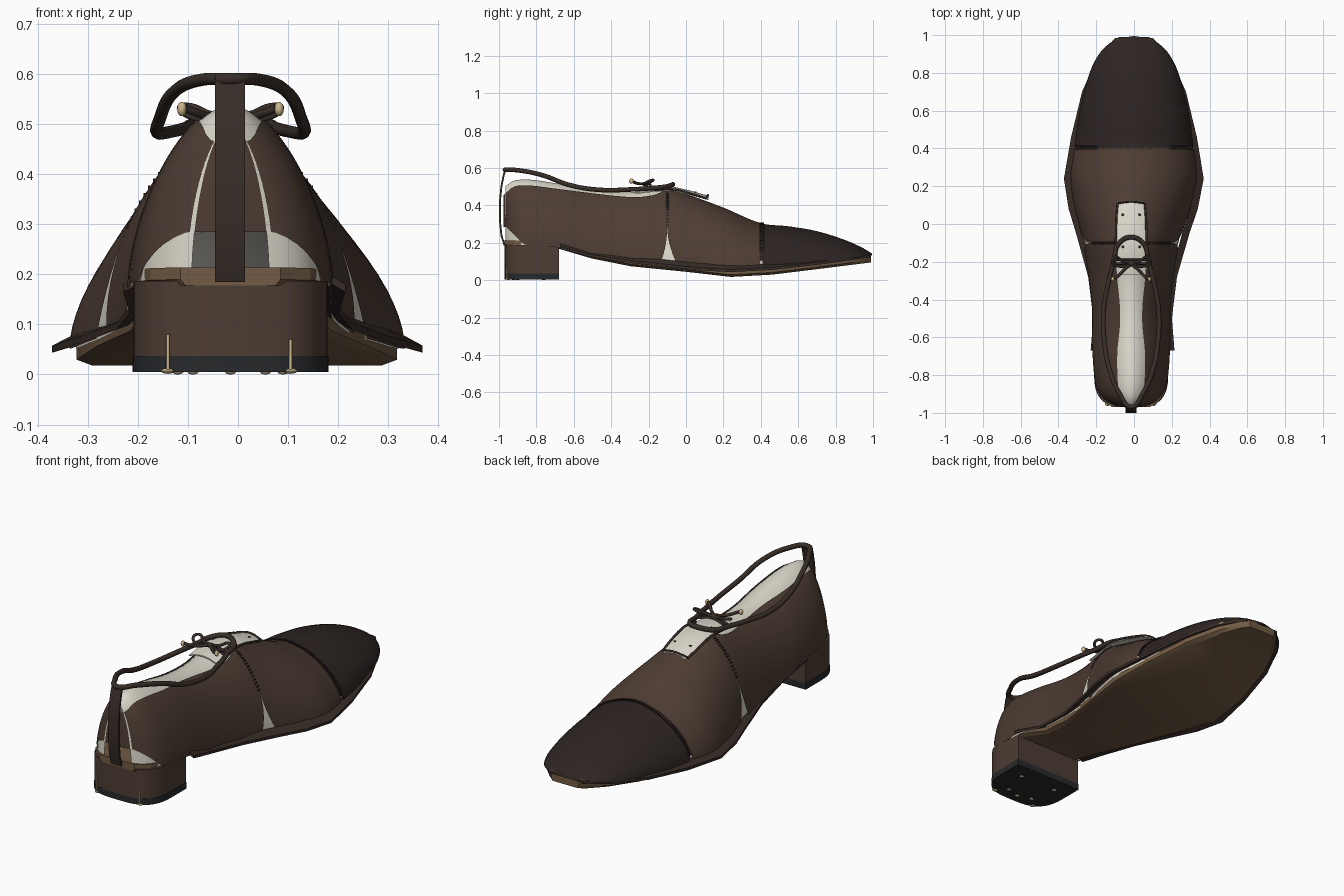
import bpy, bmesh
from math import sin, cos, pi, asin
from mathutils import Vector

if "Cube" in bpy.data.objects:
    bpy.data.objects.remove(bpy.data.objects["Cube"])


def mat(name, r, g, b):
    m = bpy.data.materials.new(name)
    m.diffuse_color = (r, g, b, 1)
    m.use_nodes = True
    m.node_tree.nodes["Principled BSDF"].inputs["Base Color"].default_value = m.diffuse_color
    return m


BROWN = mat("brown_leather", .075, .047, .033)
DARK = mat("dark_leather", .026, .018, .016)
TRIM = mat("trim", .04, .027, .021)
CREAM = mat("lining", .72, .69, .6)
TAN = mat("sole_tan", .17, .105, .058)
BLACK = mat("rubber", .02, .022, .025)
BRASS = mat("brass", .6, .47, .26)

# Profiles along the shoe: pairs of (y, value)
WIDTH = [(-.975, 0), (-.965, .08), (-.93, .145), (-.86, .185), (-.68, .205), (-.4, .21), (-.1, .255),
         (.1, .31), (.25, .335), (.4, .318), (.6, .288), (.8, .235), (.9, .185), (.96, .125), (.985, .07), (.995, 0)]
APEX = [(-.975, .5), (-.93, .535), (-.85, .545), (-.7, .525), (-.5, .487), (-.3, .477), (-.1, .495),
        (0, .462), (.2, .388), (.4, .305), (.55, .288), (.7, .262), (.85, .215), (.95, .17), (.995, .142)]
BASE = [(-.975, .195), (-.68, .175), (-.5, .13), (-.3, .1), (0, .068), (.2, .052), (.4, .058), (.7, .09), (.995, .132)]
EDGE = [(-.975, .455), (-.93, .497), (-.85, .507), (-.7, .49), (-.4, .453), (-.25, .445), (-.15, .462), (-.1, .489)]
SOLE_W = [(-.97, .1), (-.92, .16), (-.8, .195), (-.68, .195), (-.5, .17), (-.3, .2), (0, .27), (.24, .32),
          (.46, .3), (.7, .245), (.87, .175), (.96, .115), (.99, .08)]
SOLE_Z = [(-.97, .178), (-.68, .168), (-.5, .115), (-.3, .075), (0, .045), (.2, .02), (.3, .018), (.5, .034), (.99, .095)]


def at(tab, y):
    """Smooth lookup in a profile."""
    y = min(max(y, tab[0][0]), tab[-1][0])
    k = next(i for i in range(len(tab) - 1) if y <= tab[i + 1][0])
    sl = lambda i: ((tab[min(i + 1, len(tab) - 1)][1] - tab[max(i - 1, 0)][1]) /
                    (tab[min(i + 1, len(tab) - 1)][0] - tab[max(i - 1, 0)][0]))
    (a, u), (b, v) = tab[k], tab[k + 1]
    h = b - a
    t = (y - a) / h
    m0, m1 = (sl(k), sl(k + 1)) if k not in (0, len(tab) - 2) else ((v - u) / h,) * 2
    return ((2*t**3 - 3*t*t + 1) * u + (t**3 - 2*t*t + t) * h * m0 + (3*t*t - 2*t**3) * v + (t**3 - t*t) * h * m1)


def mid(y):
    return -.015 * min(max((.3 - y) / .4, 0), 1)


def make(name, bm, material, angle=40):
    bmesh.ops.remove_doubles(bm, verts=bm.verts, dist=.0003)
    bmesh.ops.recalc_face_normals(bm, faces=bm.faces)
    me = bpy.data.meshes.new(name)
    bm.to_mesh(me)
    bm.free()
    ob = bpy.data.objects.new(name, me)
    bpy.context.collection.objects.link(ob)
    me.materials.append(material)
    bpy.ops.object.select_all(action='DESELECT')
    ob.select_set(True)
    bpy.context.view_layer.objects.active = ob
    bpy.ops.object.shade_smooth_by_angle(angle=angle * pi / 180)
    return ob


def skin(bm, rows, closed=False):
    """Quads between rows of points; closed rows also get end caps."""
    vs = [[bm.verts.new(p) for p in r] for r in rows]
    n = len(vs[0])
    for a, b in zip(vs, vs[1:]):
        for j in range(n if closed else n - 1):
            k = (j + 1) % n
            bm.faces.new((a[j], a[k], b[k], b[j]))
    if closed:
        bm.faces.new(vs[0])
        bm.faces.new(vs[-1])


P = 1.75


def surf(y, a, side, s=1.0):
    """Point on the shoe's dome: a = 0 at the welt, pi/2 on the ridge."""
    zb = at(BASE, y)
    return Vector((mid(y) + side * s * at(WIDTH, y) * max(cos(a), 0) ** (2 / P), y,
                   zb + (at(APEX, y) - zb) * (1 - (1 - s) * .5) * sin(a) ** (2 / P)))


def shell(name, y0, y1, material, g0=0, g1=0, edge=None, s=1.0, lift=0):
    bm = bmesh.new()
    n, m = 36, 18
    for side in (-1, 1):
        rows = []
        for i in range(n + 1):
            t = (1 - cos(pi * i / n)) / 2
            row = []
            for j in range(m + 1):
                yc = y0 + (y1 - y0) * t
                a0, a1 = 0, pi / 2
                h = at(APEX, yc) - at(BASE, yc)
                if edge:
                    a1 = asin(min(1, (at(edge, yc) - at(BASE, yc)) / h) ** (P / 2))
                if lift:
                    a0 = asin((lift * min(1, max(0, (-.86 - yc) / .1)) / h) ** (P / 2))
                a = a0 + (a1 - a0) * j / m
                k = max(0, 1 - sin(a) ** (2 / P) / .5) ** 2      # slit widening to the welt
                row.append(surf(yc + (g0 * (1 - t) - g1 * t) * k, a, side, s))
            rows.append(row)
        skin(bm, rows)
    return make(name, bm, material, 60)


# Upper: lining, quarters, vamp, toe cap
shell("lining", -.965, .9, CREAM, s=.965)
shell("quarters", -.975, -.1, BROWN, g1=.04, edge=EDGE, lift=.09)
shell("vamp", -.1, .41, BROWN, g0=.06, g1=.03)
shell("toe_cap", .4, .995, DARK, g0=.02)

# Sole
bm = bmesh.new()
rows = []
for y, w in SOLE_W:
    z = at(SOLE_Z, y)
    c = mid(y)
    rows.append([(c - w, y, z + .012), (c - w * .9, y, z), (c + w * .9, y, z), (c + w, y, z + .012),
                 (c + w, y, z + .036), (c - w, y, z + .036)])
skin(bm, rows, True)
make("sole", bm, TAN, 30)

# Welt strip around the forefoot, open at the heel
half = [(.222, -.67), (.208, -.5), (.235, -.28), (.3, -.05), (.342, .08), (.37, .24), (.333, .46),
        (.275, .7), (.2, .87), (.1, .985)]
path = [(-x, y) for x, y in half] + [(x, y) for x, y in reversed(half)]
bm = bmesh.new()
rows = []
for x, y in path:
    z = at(BASE, y)
    sx = 1 if x > 0 else -1
    yi = y - (.035 if y > .8 else 0)
    xi = x - sx * .045
    xo = x + mid(y) * .5
    rows.append([(xo, y, z - .008), (xo, y, z + .006), (xi, yi, z + .03), (xi, yi, z + .012)])
skin(bm, rows, True)
make("welt", bm, TRIM, 30)


# Heel: D-shaped block and rubber top lift
def heel(name, z0, z1, w, material):
    bm = bmesh.new()
    plan = [(w, -.68)] + [(w * max(cos(a), 0) ** .6 if a < pi / 2 else -w * max(-cos(a), 0) ** .6,
                           -.8 - .17 * sin(a) ** .8) for a in [pi * i / 24 for i in range(25)]] + [(-w, -.68)]
    skin(bm, [[(x - .015, y, z) for x, y in plan] for z in (z0, z1)], True)
    make(name, bm, material)


heel("heel_block", .037, .187, .194, BROWN)
heel("heel_lift", .005, .037, .196, BLACK)


def ball(name, p, r, sc, material):
    bm = bmesh.new()
    bmesh.ops.create_uvsphere(bm, u_segments=12, v_segments=8, radius=r)
    for v in bm.verts:
        v.co = Vector(v.co[i] * sc[i] for i in range(3)) + Vector(p)
    make(name, bm, material)


def tube(name, pts, r, material, cyclic=False):
    cu = bpy.data.curves.new(name, 'CURVE')
    cu.dimensions = '3D'
    cu.bevel_depth = r
    cu.bevel_resolution = 3
    cu.resolution_u = 8
    cu.use_fill_caps = True
    sp = cu.splines.new('BEZIER')
    sp.bezier_points.add(len(pts) - 1)
    for b, p in zip(sp.bezier_points, pts):
        b.co = p
        b.handle_left_type = b.handle_right_type = 'AUTO'
    sp.use_cyclic_u = cyclic
    ob = bpy.data.objects.new(name, cu)
    bpy.context.collection.objects.link(ob)
    cu.materials.append(material)


# Heel nails
for i, (x, top) in enumerate(((-.14, .08), (.105, .07))):
    tube(f"nail_{i}", [(x, -.958, .004), (x, -.958, top)], .0035, BRASS)
    ball(f"nail_head_{i}", (x, -.95, .007), .014, (1, 1, .4), BRASS)
for i, (x, y) in enumerate([(-.09, -.9), (-.015, -.92), (.055, -.9), (-.12, -.76), (.09, -.76)]):
    ball(f"lift_pin_{i}", (x, y, .005), .011, (1, 1, .45), BRASS)

# Back strip
bm = bmesh.new()
rows = []
for y, z in [(-.965, .185), (-.982, .24), (-.99, .32), (-.99, .42), (-.982, .5), (-.97, .56), (-.958, .598)]:
    rows.append([(-.046, y, z), (.014, y, z), (.014, y - .01, z), (-.046, y - .01, z)])
skin(bm, rows, True)
make("back_strip", bm, TRIM)

# Topline binding loop
loop = [(.06, -.9, .588), (.115, -.77, .562), (.142, -.62, .508), (.146, -.46, .483), (.118, -.3, .485),
        (.09, -.19, .492), (.07, -.11, .5)]
pts = [(-.015, -.968, .59)] + [(x - .015, y, z) for x, y, z in loop] + [(-.015, -.07, .512)] + \
      [(-x - .015, y, z) for x, y, z in reversed(loop)]
tube("topline_binding", pts, .0125, TRIM, True)

# Tongue plate with trimmed sides
bm = bmesh.new()
rows = []
for y, z, w in [(-.27, .485, .078), (-.17, .497, .08), (-.08, .503, .08), (.02, .48, .078), (.1, .457, .074), (.12, .452, .062)]:
    top = [(-.015 + w * k, y, z - .018 * k * k) for k in (-1, -.5, 0, .5, 1)]
    rows.append(top + [(x, y, zz - .006) for x, y, zz in reversed(top)])
skin(bm, rows, True)
make("tongue", bm, CREAM)
for s in (-1, 1):
    tube(f"tongue_trim_{s}", [(-.015 + s * .08, -.17, .482), (-.015 + s * .081, -.08, .487),
                              (-.015 + s * .078, .04, .459), (-.015 + s * .072, .11, .437)], .006, TRIM)
    for k, y in enumerate((-.12, .05)):
        ball(f"eyelet_{s}_{k}", (-.015 + s * .045, y, .502 - .03 * k), .007, (1, 1, .4), TRIM)
tube("tongue_trim_end", [(-.085, .11, .442), (-.015, .118, .455), (.055, .11, .442)], .005, TRIM)

# Laces: bars, bow and brass tips
for i, y in enumerate((-.21, -.19)):
    tube(f"lace_bar_{i}", [(-.11, y, .487), (-.015, y, .512), (.08, y, .487)], .0065, TRIM)
for s in (-1, 1):
    q = lambda x, y, z: (-.015 + s * x, y, z)
    tube(f"bow_loop_{s}", [q(0, -.2, .516), q(.04, -.2, .52), q(.085, -.175, .536), q(.1, -.2, .53),
                           q(.06, -.225, .51), q(0, -.21, .514)], .007, TRIM)
    tube(f"lace_end_{s}", [q(0, -.21, .518), q(.045, -.25, .516), q(.075, -.28, .525), q(.092, -.29, .532)], .008, TRIM)
    ball(f"lace_tip_{s}", q(.097, -.292, .53), .012, (.8, 1, 1.2), BRASS)
ball("lace_knot", (-.015, -.21, .517), .015, (1.2, 1, .8), TRIM)


# Stitch rows over the cap seam and the side seams
def stitches(name, y, a0, a1, n, size):
    bm = bmesh.new()
    for s in (-1, 1):
        for i in range(n):
            p = surf(y, a0 + (a1 - a0) * i / n, s)
            r = bmesh.ops.create_cube(bm, size=1)
            for v in r['verts']:
                v.co = Vector((v.co.x * .005, v.co.y * size, v.co.z * .008)) + p
    make(name, bm, DARK)


stitches("cap_stitching", .405, .25, pi / 2, 34, .022)
stitches("side_stitching", -.1, .6, 1.25, 14, .016)
